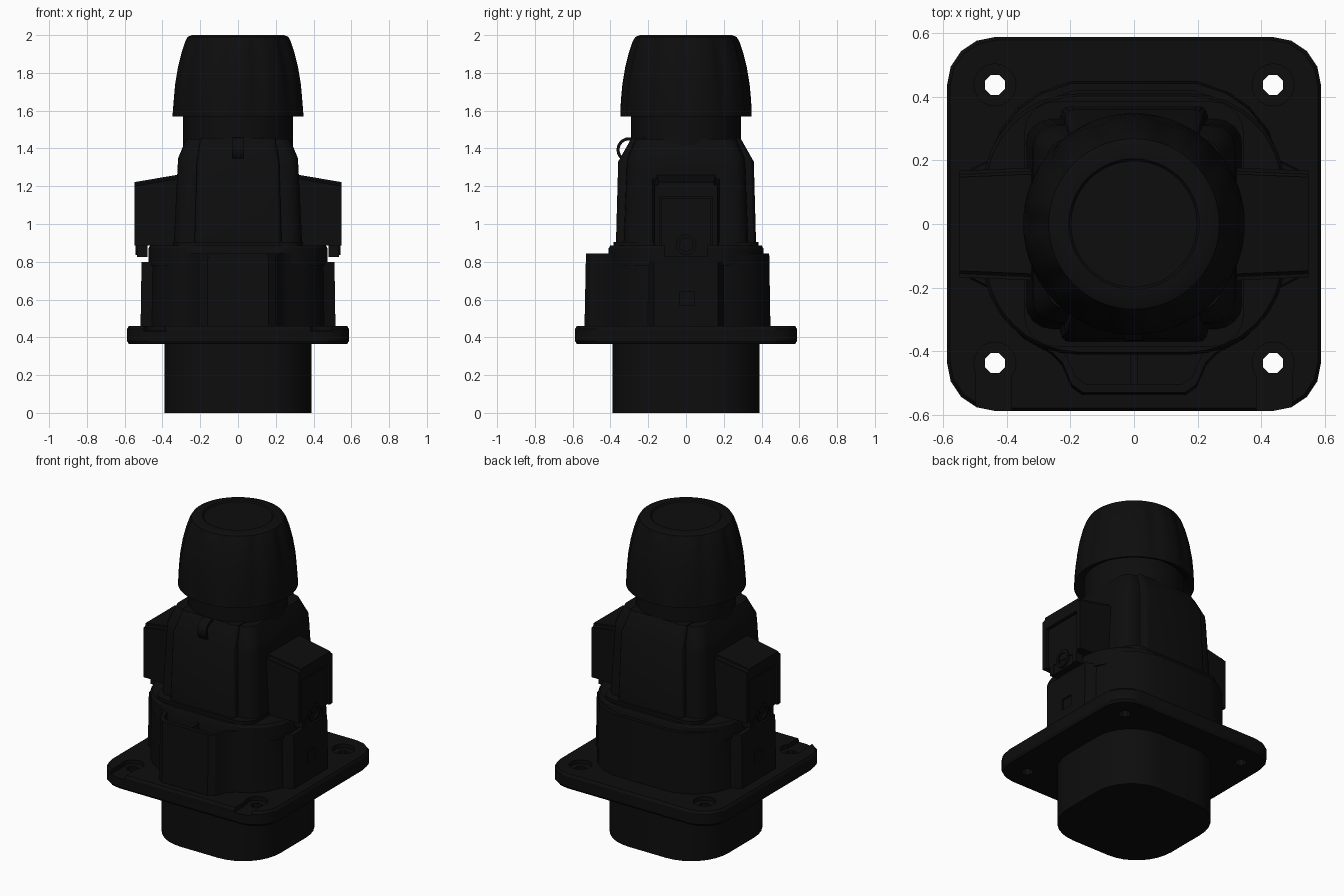
import bpy, bmesh, math
from mathutils import Matrix

if "Cube" in bpy.data.objects:
    bpy.data.objects.remove(bpy.data.objects["Cube"])

black = bpy.data.materials.new("matte_black")
black.diffuse_color = (0.004, 0.004, 0.004, 1)
black.use_nodes = True
black.node_tree.nodes["Principled BSDF"].inputs["Base Color"].default_value = black.diffuse_color
parts = []


def finish(name, bm, keep=True):
    bmesh.ops.recalc_face_normals(bm, faces=bm.faces)
    me = bpy.data.meshes.new(name)
    bm.to_mesh(me)
    bm.free()
    me.materials.append(black)
    ob = bpy.data.objects.new(name, me)
    bpy.context.collection.objects.link(ob)
    if keep:
        parts.append(ob)
    return ob


def loft(name, outline, levels, keep=True):
    """Skin one outline through levels of (z, x scale, y scale)."""
    bm = bmesh.new()
    rings = [[bm.verts.new((x * sx, y * sy, z)) for x, y in outline]
             for z, sx, sy in levels]
    n = len(outline)
    for a, b in zip(rings, rings[1:]):
        for i in range(n):
            j = (i + 1) % n
            bm.faces.new((a[i], a[j], b[j], b[i]))
    bm.faces.new(rings[0][::-1])
    bm.faces.new(rings[-1])
    return finish(name, bm, keep)


def rounded(hx, hy, r, seg=6):
    pts = []
    for q, (sx, sy) in enumerate(((1, 1), (-1, 1), (-1, -1), (1, -1))):
        for k in range(seg + 1):
            a = math.pi / 2 * (q + k / seg)
            pts.append((sx * (hx - r) + r * math.cos(a),
                        sy * (hy - r) + r * math.sin(a)))
    return pts


def circle(r, n, phase=0):
    return [(r * math.cos(phase + 2 * math.pi * i / n),
             r * math.sin(phase + 2 * math.pi * i / n)) for i in range(n)]


def box(name, x, y, z, keep=True):
    bm = bmesh.new()
    bmesh.ops.create_cube(bm, size=1)
    for v in bm.verts:
        v.co = [(r[0] + r[1]) / 2 + c * (r[1] - r[0])
                for c, r in zip(v.co, (x, y, z))]
    return finish(name, bm, keep)


def move(ob, x, y):
    ob.data.transform(Matrix.Translation((x, y, 0)))
    return ob


def cut(ob, cutter):
    mod = ob.modifiers.new("cut", 'BOOLEAN')
    mod.operation, mod.object, mod.solver = 'DIFFERENCE', cutter, 'EXACT'
    bpy.context.view_layer.objects.active = ob
    bpy.ops.object.modifier_apply(modifier="cut")
    bpy.data.objects.remove(cutter)


def side(ob, s):
    """Place a part built on +x on the chosen side."""
    if s < 0:
        ob.data.transform(Matrix.Rotation(math.pi, 4, 'Z'))
    return ob


def mirror_x(half):
    return half + [(-x, y) for x, y in reversed(half)]


# rear plug under the flange
loft("rear_plug", rounded(0.39, 0.39, 0.26, 8), [(0, 1, 1), (0.38, 1, 1)])

# mounting flange with four countersunk holes, the front two open to the edge
flange = loft("mounting_flange", rounded(0.587, 0.587, 0.15, 4),
              [(0.365, 0.985, 0.985), (0.38, 1, 1), (0.445, 1, 1), (0.46, 0.985, 0.985)])
for sx in (-1, 1):
    for sy in (-1, 1):
        x, y = sx * 0.437, sy * 0.437
        cut(flange, move(loft("hole", circle(0.034, 8, math.pi / 8),
                              [(0.3, 1, 1), (0.5, 1, 1)], False), x, y))
        cut(flange, move(loft("sink", circle(0.066, 20),
                              [(0.435, 1, 1), (0.5, 1, 1)], False), x, y))
    a, b = sorted((sx * 0.385, sx * 0.497))
    cut(flange, box("slot", (a, b), (-0.7, -0.44), (0.434, 0.5), False))

# socket shell: rounded outline, flat sides, bulge at the front
shell_half = [(0.16, -0.535), (0.195, -0.51), (0.225, -0.44), (0.26, -0.405),
              (0.34, -0.36), (0.41, -0.29), (0.45, -0.2), (0.51, -0.17),
              (0.51, 0.17), (0.45, 0.2), (0.42, 0.29), (0.36, 0.365),
              (0.29, 0.415), (0.2, 0.445)]
shell = loft("socket_shell", mirror_x(shell_half),
             [(0.44, 1.012, 1.005), (0.845, 1, 0.99)])
cut(shell, loft("pocket", mirror_x(shell_half),
                [(0.79, 0.94, 0.94), (0.9, 0.94, 0.94)], False))
for s in (-1, 1):
    a, b = sorted((s * 0.445, s * 0.7))
    cut(shell, box("side_step", (a, b), (-0.6, 0.6), (0.8, 1), False))
    a, b = sorted((s * 0.503, s * 0.6))
    cut(shell, box("side_window", (a, b), (-0.035, 0.045), (0.57, 0.64), False))
box("front_key", (-0.012, 0.012), (-0.51, -0.38), (0.78, 0.835))

# collar where the plug body enters the shell
loft("collar", rounded(0.475, 0.41, 0.3, 8),
     [(0.78, 1, 1), (0.87, 1, 1), (0.885, 0.98, 0.98)])

# plug body: rounded core with raised front and back pads
loft("plug_body", rounded(0.335, 0.325, 0.08, 4),
     [(0.86, 1.02, 1.02), (1.30, 0.955, 0.965), (1.35, 0.945, 0.95), (1.45, 0.82, 0.82)])
loft("body_pads", rounded(0.225, 0.372, 0.03, 3),
     [(0.86, 1.03, 1), (1.33, 0.97, 0.965), (1.455, 0.88, 0.775)])
loft("seam_band", rounded(0.345, 0.385, 0.1, 5),
     [(0.87, 1, 1), (0.905, 1, 1)])

# neck and screw cap
loft("neck", circle(0.29, 40), [(1.40, 1, 1), (1.75, 1, 1)])
bm = bmesh.new()
profile = [(1.60, 0.29), (1.57, 0.335), (1.57, 0.348), (1.65, 0.345), (1.74, 0.337),
           (1.83, 0.322), (1.91, 0.302), (1.965, 0.283), (1.99, 0.268),
           (2.0, 0.245), (2.0, 0.205), (1.992, 0.198)]
N, FLATS = 80, 10
rings = []
for k, (z, r) in enumerate(profile):
    ring = []
    for i in range(N):
        a = 2 * math.pi * i / N
        # shallow grip flats along the middle of the wall
        flat = max(0, math.cos(FLATS * a)) if 3 <= k <= 7 else 0
        q = r - 0.011 * flat
        ring.append(bm.verts.new((q * math.cos(a), q * math.sin(a), z)))
    rings.append(ring)
for a, b in zip(rings, rings[1:]):
    for i in range(N):
        j = (i + 1) % N
        bm.faces.new((a[i], a[j], b[j], b[i]))
bm.faces.new(rings[0][::-1])
bm.faces.new(rings[-1])
finish("screw_cap", bm)

# strap loop at the front shoulder
bm = bmesh.new()
n = 24
loop = []
for i in range(n):
    a = 2 * math.pi * i / n
    loop.append([bm.verts.new((x, -0.302 + r * math.cos(a), 1.393 + r * math.sin(a)))
                 for r, x in ((0.066, -0.03), (0.066, 0.03), (0.05, 0.03), (0.05, -0.03))])
for i in range(n):
    a, b = loop[i], loop[(i + 1) % n]
    for k in range(4):
        m = (k + 1) % 4
        bm.faces.new((a[k], a[m], b[m], b[k]))
finish("strap_loop", bm)

for s in (-1, 1):
    tag = "right" if s > 0 else "left"
    # side wing with a sloping roof and an open lever pocket
    wing = box(tag + "_wing", (0.25, 0.548), (-0.18, 0.18), (0.885, 1.22))
    for v in wing.data.vertices:
        if v.co.z > 1:
            v.co.z = 1.272 if v.co.x < 0.4 else 1.222
        if v.co.x > 0.4:
            v.co.y *= 0.93
    bm = bmesh.new()
    bm.from_mesh(wing.data)
    edges = [e for e in bm.edges if abs(e.verts[0].co.y - e.verts[1].co.y) < 0.02
             and min(v.co.z for v in e.verts) > 1]
    bmesh.ops.bevel(bm, geom=edges, offset=0.02, segments=3, affect='EDGES')
    bm.to_mesh(wing.data)
    bm.free()
    cut(wing, box("pocket", (0.515, 0.7), (-0.138, 0.138), (0.8, 1.145), False))
    side(wing, s)
    # locking lever, foot tabs and pivot
    side(box(tag + "_lever", (0.49, 0.535), (-0.13, 0.13), (0.885, 1.138)), s)
    for y in (-0.115, 0.085):
        side(box(tag + "_foot_tab", (0.48, 0.535), (y - 0.0, y + 0.03), (0.825, 0.90)), s)
    side(box(tag + "_foot", (0.49, 0.53), (-0.09, 0.09), (0.825, 0.89)), s)
    pivot = loft(tag + "_pivot", circle(0.055, 20), [(0.50, 1, 1), (0.543, 1, 1)])
    cut(pivot, loft("bore", circle(0.036, 20), [(0.53, 1, 1), (0.6, 1, 1)], False))
    pivot.data.transform(Matrix.Translation((0, 0, 0.89)) @ Matrix.Rotation(math.pi / 2, 4, 'Y'))
    side(pivot, s)

bpy.ops.object.select_all(action='DESELECT')
for ob in parts:
    ob.select_set(True)
bpy.context.view_layer.objects.active = parts[0]
bpy.ops.object.shade_smooth_by_angle(angle=math.radians(30))
